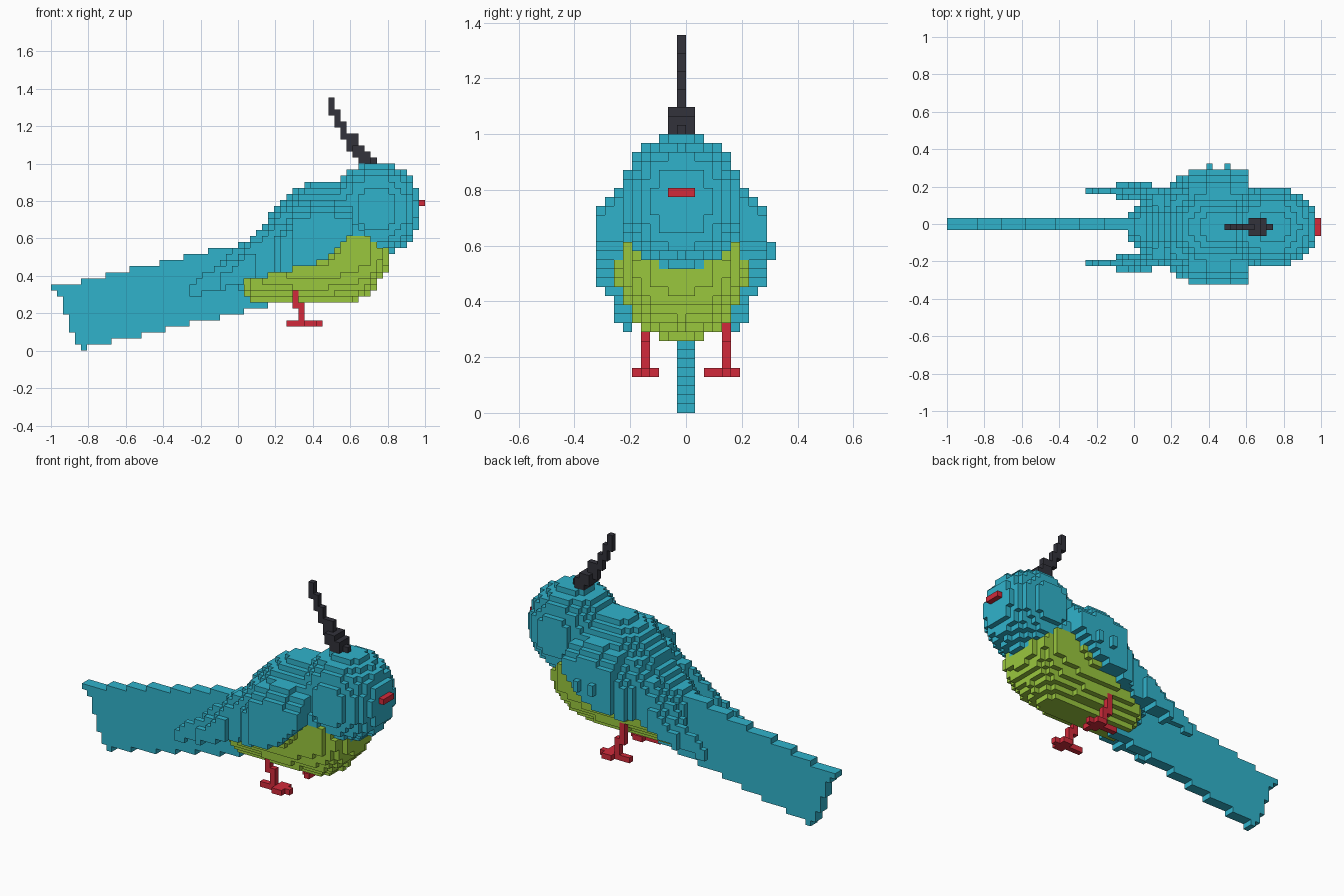
import bpy, bmesh
from math import floor
from mathutils import Vector

if "Cube" in bpy.data.objects:
    bpy.data.objects.remove(bpy.data.objects["Cube"], do_unlink=True)

V = 2 / 62  # size of one block


def material(name, rgb):
    m = bpy.data.materials.new(name)
    m.use_nodes = True
    m.diffuse_color = (*rgb, 1)
    m.node_tree.nodes["Principled BSDF"].inputs["Base Color"].default_value = (*rgb, 1)
    return m


TEAL = material("teal", (0.03, 0.45, 0.6))
GREEN = material("leaf green", (0.32, 0.57, 0.048))
RED = material("red", (0.64, 0.023, 0.043))
DARK = material("charcoal", (0.032, 0.032, 0.043))


def interp(points, x):
    """Straight-line interpolation through a short profile."""
    if x <= points[0][0]:
        return points[0][1]
    for (x0, y0), (x1, y1) in zip(points, points[1:]):
        if x <= x1:
            return y0 + (y1 - y0) * (x - x0) / (x1 - x0)
    return points[-1][1]


def box(i0, i1, j0, j1, k0, k1):
    """All blocks in an inclusive range."""
    return {(i, j, k) for i in range(i0, i1 + 1)
            for j in range(j0, j1 + 1) for k in range(k0, k1 + 1)}


# Head: slightly boxy ellipsoid of blocks, centred on the column j = -1
head = {(i, j, k) for i, j, k in box(13, 29, -9, 7, 14, 31)
        if ((i - 22.3) / 7.5) ** 2 + (abs(j + 1) / 6.6) ** 2.2
        + (abs(k - 23) / 7.6) ** 2.2 <= 1}

# Body: elliptical sections along its length
TOP = [(-1, 17), (0, 17.5), (2, 18.5), (4, 20.5), (6, 24), (8, 25.6), (10, 27),
       (12, 28), (18, 28), (20, 26), (22, 22), (24, 19), (25, 18)]
BOTTOM = [(-1, 11), (1, 9), (2.5, 7.9), (19, 7.9), (21, 9), (23, 11), (24, 12.3), (25, 14)]
WIDTH = [(-1, 1.8), (1, 4), (3, 5.2), (6, 6.2), (10, 7.5), (15, 7.5), (18, 6.9),
         (20, 6.6), (22, 6.4), (24, 4.8), (25, 3)]
BELLY = [(1, 12), (5, 12.4), (7, 13.3), (12, 14.5), (16, 16.5), (18, 19), (25, 19)]
belly, back = set(), set()
for i, j, k in box(-1, 24, -10, 8, 6, 28):
    x = i + 0.5
    top, bottom = interp(TOP, x), interp(BOTTOM, x)
    z = (k + 0.5 - (top + bottom) / 2) / ((top - bottom) / 2)
    if z * z + ((j + 1) / interp(WIDTH, x)) ** 2 <= 1:
        is_green = i >= 1 and k + 0.5 < interp(BELLY, x)
        (belly if is_green else back).add((i, j, k))

# Wings: layered slabs with a narrow tip, mirrored about j = -1
WING_TOP = [(-8, 10.4), (-4, 13.8), (0, 17), (4, 20), (8, 23), (12, 24.6), (16, 24.6), (19, 23.6)]
WING_LOW = [(-8, 9), (-4, 9.9), (0, 11.4), (4, 12.2), (8, 13.2), (12, 14.2), (16, 16.2), (18, 18.6)]


def wing(side):
    cells = set()
    for i in range(-8, 19):
        if i < -3:
            inner, outer = 6, 6
        elif i < 3:
            inner, outer = 5, 7
        else:
            inner, outer = 4, floor(interp([(3, 6), (5, 6.5), (6, 7), (7, 8), (9, 9)], i))
        for d in range(inner, outer + 1):
            low = interp(WING_LOW, i + 0.5)
            high = interp(WING_TOP, i + 0.5)
            # outer layers are lower; the rear slopes more
            if i >= 9:
                high -= max(0, d - 7)
            elif i >= -3:
                high -= 1.2 * max(0, d - 5)
            cells |= {(i, -1 + side * d, k) for k in range(8, 27) if low <= k + 0.5 <= high}
    return cells


front_wing, back_wing = wing(-1), wing(1)
back_wing |= box(12, 12, 9, 9, 17, 18) | box(15, 15, 9, 9, 17, 18)

# Tail: thin sloping fan with a ragged end
TAIL_END = [-26, -27, -27, -28, -28, -28, -29, -29, -29, -30, -31]
tail = set()
for i in range(-31, 5):
    low = 0 if i == -26 else max(1, 1 + floor((i + 25.32) / 4.3))
    high = max(11, 11 + floor((i + 30.92) / 4.3))
    tail |= {(i, j, k) for j in (-1, 0) for k in range(low, high)
             if i >= TAIL_END[min(k, 10)]}

# Crest: thick base and a thin plume of overlapping steps leaning back
crest = (box(20, 21, -2, 0, 31, 31) | box(22, 22, -1, -1, 31, 31)
         | box(19, 21, -2, 0, 32, 32) | box(19, 20, -2, 0, 33, 33)
         | box(19, 19, -1, -1, 34, 35))
for n in range(4):
    crest |= box(18 - n, 18 - n, -1, -1, 33 + 2 * n, 35 + 2 * n)

# Beak
beak = box(30, 30, -2, 0, 24, 24)


# Legs: stepped shin, long toe and side toes
def leg(j):
    return (box(9, 9, j, j, 7, 10) | box(10, 10, j, j, 5, 7)
            | box(8, 13, j, j, 4, 4) | box(11, 12, j - 1, j + 1, 4, 4))


front_leg = leg(-5)
back_leg = leg(4) | box(12, 12, 2, 2, 4, 4)

# Earlier parts win where parts overlap
PARTS = [("beak", beak, RED), ("crest", crest, DARK), ("head", head, TEAL),
         ("front_wing", front_wing, TEAL), ("back_wing", back_wing, TEAL),
         ("front_leg", front_leg, RED), ("back_leg", back_leg, RED),
         ("belly", belly, GREEN), ("back", back, TEAL), ("tail", tail, TEAL)]
owner = {}
for name, cells, mat in PARTS:
    for c in cells:
        owner.setdefault(c, name)

# Corners of the six block sides, wound outward
SIDES = {}
for axis in range(3):
    u, v = (axis + 1) % 3, (axis + 2) % 3
    for sign in (0, 1):
        corners = []
        for a, b in ((0, 0), (1, 0), (1, 1), (0, 1)):
            p = [0, 0, 0]
            p[axis], p[u], p[v] = sign, a, b
            corners.append(tuple(p))
        step = [0, 0, 0]
        step[axis] = 2 * sign - 1
        SIDES[tuple(step)] = corners if sign else corners[::-1]


def build(name, cells, mat):
    """Make a mesh of the exposed block sides of one part."""
    bm = bmesh.new()
    verts = {}
    for c in sorted(cells):
        if owner[c] != name:
            continue
        for step, corners in SIDES.items():
            if tuple(a + b for a, b in zip(c, step)) in owner:
                continue
            ring = []
            for q in corners:
                p = tuple(a + b for a, b in zip(c, q))
                if p not in verts:
                    verts[p] = bm.verts.new(Vector(p) * V)
                ring.append(verts[p])
            bm.faces.new(ring)
    mesh = bpy.data.meshes.new(name)
    bm.to_mesh(mesh)
    bm.free()
    mesh.materials.append(mat)
    bpy.context.collection.objects.link(bpy.data.objects.new(name, mesh))


for part in PARTS:
    build(*part)
